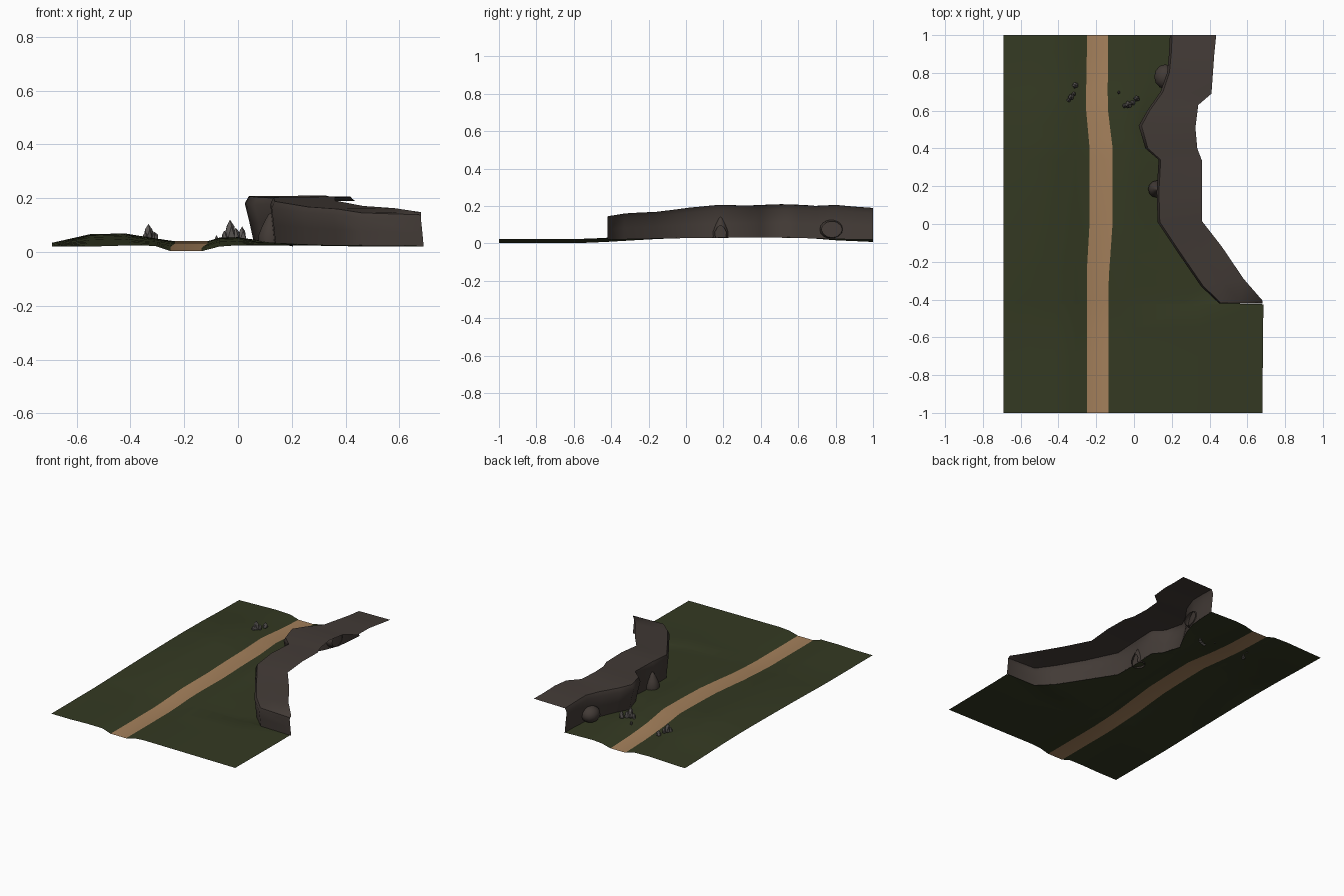
import bpy, bmesh, math, random
from mathutils import Vector, noise

if "Cube" in bpy.data.objects:
    bpy.data.objects.remove(bpy.data.objects["Cube"])

random.seed(4)


def material(name, rgb):
    m = bpy.data.materials.new(name)
    m.diffuse_color = (*rgb, 1)
    m.use_nodes = True
    m.node_tree.nodes["Principled BSDF"].inputs["Base Color"].default_value = m.diffuse_color
    return m


GRASS = material("dark grass", (0.034, 0.041, 0.016))
DIRT = material("dirt", (0.37, 0.215, 0.105))
CLIFF = material("cliff brown", (0.055, 0.043, 0.037))
STONE = material("grey stone", (0.11, 0.10, 0.095))


def interp(table, t):
    """Piecewise linear lookup in a list of (t, value)."""
    for (a, va), (b, vb) in zip(table, table[1:]):
        if t <= b:
            return va + (vb - va) * max(0, (t - a) / (b - a))
    return table[-1][1]


def finish(name, bm, mats, angle=None):
    me = bpy.data.meshes.new(name)
    bm.to_mesh(me)
    bm.free()
    for m in mats:
        me.materials.append(m)
    ob = bpy.data.objects.new(name, me)
    bpy.context.collection.objects.link(ob)
    if angle:
        bpy.context.view_layer.objects.active = ob
        ob.select_set(True)
        bpy.ops.object.shade_smooth_by_angle(angle=math.radians(angle))
        ob.select_set(False)
    return ob


def loft(rows, mat_rule=lambda column: 0):
    """Open sheet through rows of points."""
    bm = bmesh.new()
    grid = [[bm.verts.new(p) for p in row] for row in rows]
    for r0, r1 in zip(grid, grid[1:]):
        for i in range(len(r0) - 1):
            f = bm.faces.new((r0[i], r0[i + 1], r1[i + 1], r1[i]))
            f.material_index = mat_rule(i)
    return bm


# Plan curves along y
PATH_L = [(-1, -.25), (-.25, -.25), (0, -.235), (.4, -.235), (.62, -.255), (1, -.248)]
PATH_R = [(-1, -.135), (-.3, -.135), (0, -.113), (.4, -.113), (.62, -.14), (1, -.137)]
PATH_Z = [(-1, .003), (-.5, .003), (-.4, .010), (-.1, .027), (.2, .037), (.4, .040),
          (.6, .033), (.8, .017), (1, .008)]

# Cliff sections: outer rim x, y, inner rim x, y, top height
RIM = [(.68, -.42, .68, -.405, .138), (.45, -.42, .68, -.405, .145),
       (.355, -.33, .58, -.29, .160), (.245, -.17, .465, -.12, .168),
       (.125, .01, .36, .015, .188), (.12, .17, .36, .17, .203),
       (.13, .34, .36, .335, .200), (.06, .40, .335, .40, .203),
       (.025, .52, .325, .51, .207), (.07, .60, .34, .63, .203),
       (.14, .70, .41, .69, .198), (.175, .80, .418, .80, .203),
       (.185, .90, .425, .90, .194), (.19, 1.0, .435, 1.0, .187)]
FOOT = [(y, x + (.035 if .38 < y < .65 else .015)) for x, y, _, _, _ in RIM[1:]]


def swell(y):
    return (interp(PATH_Z, y) - .003) / .037


def foot_z(y):
    return .021 + .014 * swell(y)


# Ground sheet with sunken path
ys = sorted({-1, -.85, -.7, -.55, -.425, *[y for y, _ in FOOT], -.25, .1, .25, .46})
rows = []
for y in ys:
    s, edge = swell(y), (.69 if y < -.421 else interp(FOOT, y))
    if y < -.421:
        edge = .685 + .01 * (y + .425)
    g = lambda h: .020 + h * s
    rows.append([(-.692, y, g(.014)), (-.55, y, g(.046)), (-.42, y, g(.045) + .004),
                 (-.31, y, g(.028) + .003),
                 (interp(PATH_L, y), y, interp(PATH_Z, y)),
                 (interp(PATH_R, y), y, interp(PATH_Z, y)),
                 (-.07, y, g(.033)), (0, y, g(.03) + .005),
                 (edge * .5, y, g(.022) + .003), (edge, y, foot_z(y))])
finish("ground", loft(rows, lambda i: 1 if i == 4 else 0), [GRASS, DIRT], 30)

# Cliff: open shell of wall and top
rows = []
for k, (x, y, ix, iy, z) in enumerate(RIM):
    fx = .69 if k == 0 else FOOT[k - 1][1]
    zf = foot_z(y) - .003
    o, n = Vector((x, y, z)), Vector((ix, iy, z + .003))
    h = z - zf
    rows.append([Vector((fx, y, zf)), Vector((fx * .5 + x * .5, y, zf + h * .45)),
                 Vector((x, y, zf + h * .85)), o.lerp(n, .05), o.lerp(n, .5), n])
finish("cliff", loft(rows), [CLIFF], 50)


# Boulders bulging from the cliff wall
def boulder(name, centre, size, point=0):
    bm = bmesh.new()
    bmesh.ops.create_uvsphere(bm, u_segments=12, v_segments=8, radius=1)
    for v in bm.verts:
        taper = 1 - point * max(0, v.co.z)
        v.co = Vector((v.co.x * size[0] * taper, v.co.y * size[1] * taper,
                       v.co.z * size[2])) + Vector(centre)
    # keep only the part outside the wall and above the ground
    for co, no in (((centre[0] + .03, 0, 0), (1, 0, 0)), ((0, 0, .028), (0, 0, -1))):
        bmesh.ops.bisect_plane(bm, geom=bm.verts[:] + bm.edges[:] + bm.faces[:],
                               plane_co=co, plane_no=no, clear_outer=True)
    finish(name, bm, [CLIFF], 50)


boulder("round_boulder", (.165, .78, .075), (.058, .065, .052))
boulder("pointed_boulder", (.12, .185, .06), (.045, .045, .085), .6)


# Small pointed stones beside the path
def stone(name, x, y, r, top):
    bm = bmesh.new()
    bmesh.ops.create_icosphere(bm, subdivisions=1, radius=1)
    base = .032
    for v in bm.verts:
        jitter = random.uniform(.8, 1.15)
        t = (v.co.z + 1) / 2
        wide = r * jitter * (1.25 - .6 * t)
        v.co = Vector((x + v.co.x * wide, y + v.co.y * wide, base + t * (top - base)))
    finish(name, bm, [STONE])


for i, s in enumerate([(-.333, .672, .020, .104), (-.345, .655, .013, .075),
                       (-.318, .688, .013, .080), (-.310, .735, .017, .075),
                       (-.030, .632, .022, .120), (-.050, .625, .013, .080),
                       (-.008, .640, .015, .090), (.015, .665, .017, .095),
                       (-.080, .697, .009, .062)]):
    stone(f"stone_{i + 1}", *s)
